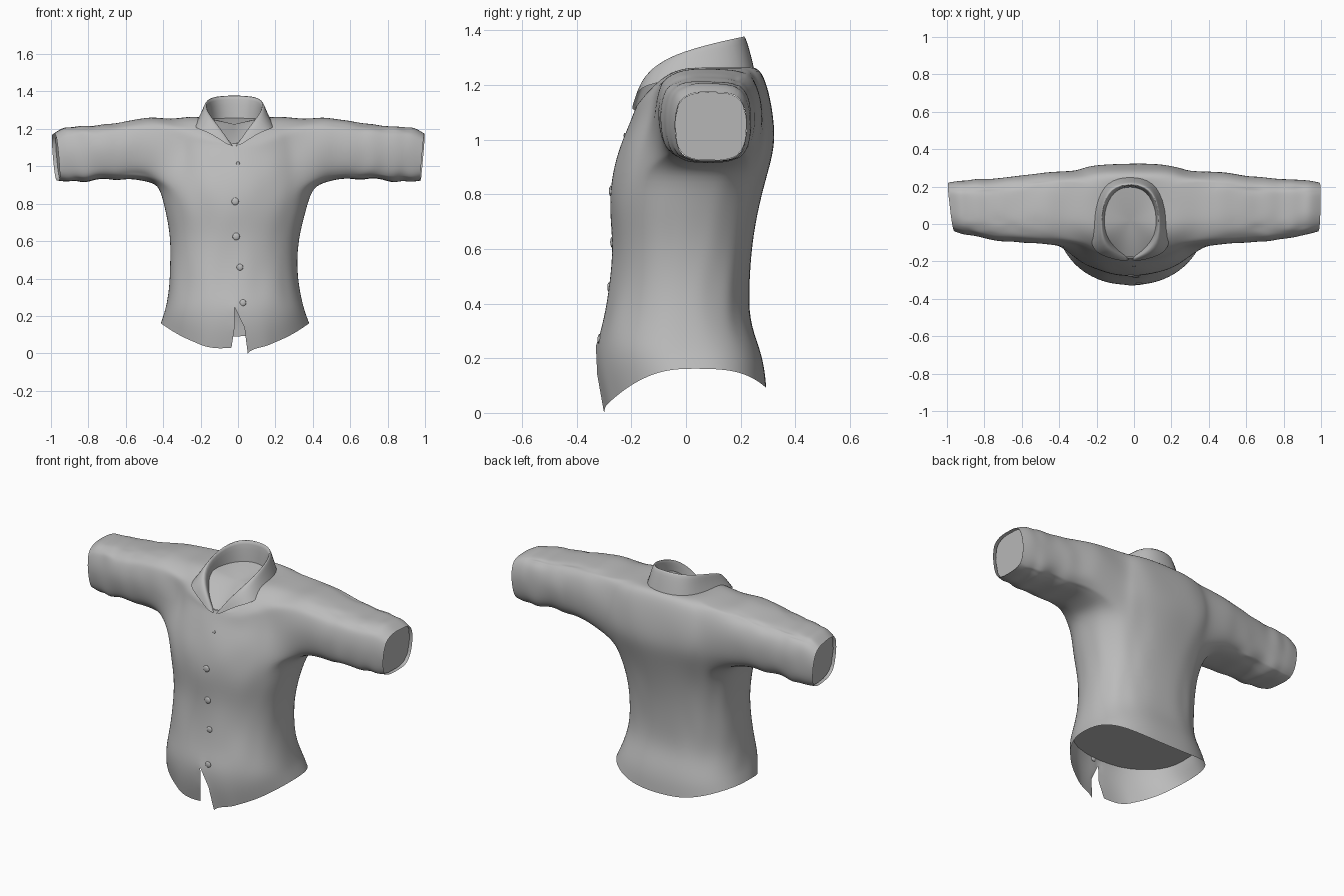
import bpy, bmesh, math, random
from mathutils import Vector
from mathutils.bvhtree import BVHTree

random.seed(4)
cube = bpy.data.objects.get("Cube")
if cube:
    bpy.data.objects.remove(cube, do_unlink=True)

# Single cloth colour
cloth = bpy.data.materials.new("grey cloth")
cloth.use_nodes = True
COL = (0.5, 0.5, 0.5, 1)
cloth.diffuse_color = COL
cloth.node_tree.nodes["Principled BSDF"].inputs["Base Color"].default_value = COL


def finish(bm, name, levels=0):
    bmesh.ops.recalc_face_normals(bm, faces=bm.faces[:])
    for f in bm.faces:
        f.smooth = True
    me = bpy.data.meshes.new(name)
    bm.to_mesh(me)
    bm.free()
    me.materials.append(cloth)
    ob = bpy.data.objects.new(name, me)
    bpy.context.collection.objects.link(ob)
    if levels:
        mod = ob.modifiers.new("smooth", 'SUBSURF')
        mod.levels = mod.render_levels = levels
    return ob


def spow(v, p):
    return math.copysign(abs(v) ** (2 / p), v)


def jitter(a):
    return random.uniform(-a, a)


# ---- Shirt body: rings from hem to neck, sleeves grown from the armholes ----
N = 36
# z at the side, right x, left x, front y, back y, front drop
ROWS = [
    (0.160, -0.414, 0.382, -0.300, 0.295, 0.0),
    (0.205, -0.400, 0.366, -0.325, 0.288, 0.0),
    (0.245, -0.387, 0.352, -0.330, 0.268, 0.0),
    (0.340, -0.370, 0.330, -0.303, 0.230, 0.0),
    (0.470, -0.362, 0.314, -0.281, 0.230, 0.0),
    (0.620, -0.362, 0.324, -0.270, 0.240, 0.0),
    (0.760, -0.385, 0.360, -0.282, 0.264, 0.0),
    (0.880, -0.418, 0.400, -0.270, 0.298, 0.0),
    (0.980, -0.410, 0.400, -0.240, 0.324, 0.0),
    (1.080, -0.400, 0.395, -0.206, 0.322, 0.02),
    (1.180, -0.390, 0.385, -0.190, 0.304, 0.075),
    (1.250, -0.360, 0.355, -0.185, 0.278, 0.135),
    (1.268, -0.260, 0.240, -0.183, 0.248, 0.145),
    (1.260, -0.170, 0.130, -0.180, 0.210, 0.140),
]
ARM0, ARM1, ARM_W = 7, 11, 9    # rows and columns spanned by an armhole

bm = bmesh.new()
corner = bm.verts.layers.float.new("crease_vert")
rings = []
for r, (z, xr, xl, yf, yb, drop) in enumerate(ROWS):
    cx, hw = (xl + xr) / 2, (xl - xr) / 2
    cy, hd = (yf + yb) / 2, (yb - yf) / 2
    ring = []
    for i in range(N):
        a = math.radians(-90 + 360 * i / N)
        c, s = math.cos(a), math.sin(a)
        back = 3.3 if ARM0 < r <= ARM1 else 2.6
        p = 2.1 if s < 0 else back
        zz = z - drop * max(0, -s) ** 2
        if r < 2:           # curved shirt tails
            hem = 0.162 - 0.142 * max(0, -s) ** 2 - 0.072 * max(0, s) ** 3
            zz = hem if r == 0 else (hem + 0.245) / 2
        k = 0.005 if 2 < r < 11 else 0
        ring.append(bm.verts.new((cx + hw * spow(c, p) + jitter(k),
                                  cy + hd * spow(s, p) + jitter(k), zz)))
    rings.append(ring)

# Front opening below the last button, with sharp corners
slit = []
for r, (dr, dl, zr, zl) in enumerate([(-0.035, 0.052, 0.03, 0.0),
                                      (-0.018, 0.034, 0.14, 0.14)]):
    v = rings[r][0]
    slit.append(bm.verts.new((dr, v.co.y, zr)))
    v.co = (dl, v.co.y, zl)
    v[corner] = slit[r][corner] = 1
    for j, side in ((1, 1), (2, 1), (N - 1, -1), (N - 2, -1)):
        rings[r][j].co.x += side * (0.02 if r == 0 else 0.01)
rings[2][0][corner] = 1

BLOCKS = {1: 5, -1: 22}     # first column of each armhole
for r in range(len(ROWS) - 1):
    for i in range(N):
        if ARM0 <= r < ARM1 and any(b <= i < b + ARM_W for b in BLOCKS.values()):
            continue
        j = (i + 1) % N
        lo = slit[r] if r < 2 and j == 0 else rings[r][j]
        hi = slit[r + 1] if r + 1 < 2 and j == 0 else rings[r + 1][j]
        bm.faces.new((rings[r][i], lo, hi, rings[r + 1][i]))

# Lining outlines that close the waist, the neck and the cuffs
linings = [("waist_lining", [a.co.lerp(b.co, 0.3) * 1.0
                             for a, b in zip(rings[2], rings[3])]),
           ("neck_lining", [v.co.copy() for v in rings[-1]])]

# Sleeve stations: x, front y, back y, bottom z, top z
SLEEVE = [
    (0.450, -0.118, 0.286, 0.908, 1.266),
    (0.520, -0.108, 0.276, 0.927, 1.254),
    (0.600, -0.106, 0.264, 0.932, 1.242),
    (0.660, -0.098, 0.256, 0.922, 1.230),
    (0.720, -0.100, 0.252, 0.934, 1.226),
    (0.780, -0.088, 0.244, 0.930, 1.214),
    (0.840, -0.080, 0.246, 0.908, 1.220),
    (0.890, -0.066, 0.238, 0.924, 1.208),
    (0.935, -0.060, 0.237, 0.912, 1.212),
    (0.990, -0.044, 0.226, 0.922, 1.176),
]
for side, b in BLOCKS.items():
    end = b + ARM_W
    loop = [rings[ARM0][i] for i in range(b, end)]
    loop += [rings[r][end] for r in range(ARM0, ARM1)]
    loop += [rings[ARM1][i] for i in range(end, b, -1)]
    loop += [rings[r][b] for r in range(ARM1, ARM0, -1)]
    ys = [v.co.y for v in loop]
    zs = [v.co.z for v in loop]
    my, hy = (max(ys) + min(ys)) / 2, (max(ys) - min(ys)) / 2
    mz, hz = (max(zs) + min(zs)) / 2, (max(zs) - min(zs)) / 2
    angles = [math.atan2((v.co.z - mz) / hz, (v.co.y - my) / hy) for v in loop]
    prev = loop
    slant = 0.018 if side < 0 else 0.004    # cuff angled towards the front
    for k, (x, y0, y1, z0, z1) in enumerate(SLEEVE):
        w = 0.005 if 0 < k < len(SLEEVE) - 1 else 0.0
        cur = []
        for a in angles:
            c, s = spow(math.cos(a), 2.9), spow(math.sin(a), 2.9)
            tilt = (0.012 * s - slant * (1 - c)) * k / len(SLEEVE)
            cur.append(bm.verts.new((side * (x + tilt) + jitter(w),
                                     (y0 + y1) / 2 + c * (y1 - y0) / 2 + jitter(w),
                                     (z0 + z1) / 2 + s * (z1 - z0) / 2 + jitter(w))))
        n = len(cur)
        for i in range(n):
            j = (i + 1) % n
            bm.faces.new((prev[i], prev[j], cur[j], cur[i]))
        prev = cur
    inward = Vector((-side * 0.02, 0, 0))
    linings.append(("left_cuff_lining" if side > 0 else "right_cuff_lining",
                    [v.co + inward for v in prev]))
shirt = finish(bm, "shirt_body", 2)

# Each lining is a fan drawn slightly inside the cloth
for name, outline in linings:
    bm = bmesh.new()
    centre = sum(outline, Vector()) / len(outline)
    mid = bm.verts.new(centre)
    rim = [bm.verts.new(co.lerp(centre, 0.015)) for co in outline]
    for i in range(len(rim)):
        bm.faces.new((mid, rim[i - 1], rim[i]))
    finish(bm, name)

# ---- Folded collar: half paths from front to back, mirrored about the neck ----
NECK_X = -0.02
STAND = [(0.005, -0.180, 1.105), (0.07, -0.145, 1.17), (0.135, -0.06, 1.235),
         (0.143, 0.07, 1.25), (0.09, 0.180, 1.25), (0, 0.205, 1.25)]
FOLD = [(0.008, -0.190, 1.108), (0.080, -0.160, 1.225), (0.148, -0.08, 1.318),
        (0.152, 0.08, 1.380), (0.105, 0.190, 1.412), (0, 0.212, 1.418)]
FALL = [(0.024, -0.196, 1.114), (0.105, -0.172, 1.220), (0.178, -0.11, 1.275),
        (0.170, 0.09, 1.315), (0.120, 0.216, 1.330), (0, 0.240, 1.335)]
EDGE = [(0.042, -0.198, 1.118), (0.145, -0.176, 1.190), (0.228, -0.12, 1.205),
        (0.192, 0.10, 1.260), (0.130, 0.235, 1.252), (0, 0.260, 1.248)]
bm = bmesh.new()
rows = []
for path in (STAND, FOLD, FALL, EDGE):
    full = path + [(-x, y, z) for x, y, z in reversed(path[:-1])]
    rows.append([bm.verts.new((NECK_X + x, y, z)) for x, y, z in full])
for lo, hi in zip(rows, rows[1:]):
    for i in range(len(lo) - 1):
        bm.faces.new((lo[i], lo[i + 1], hi[i + 1], hi[i]))
finish(bm, "collar", 2)

# ---- Buttons down the front, seated on the cloth ----
tree = BVHTree.FromObject(shirt, bpy.context.evaluated_depsgraph_get())
for n, (x, z, rad) in enumerate([(0, 1.015, 0.01), (-0.015, 0.812, 0.02),
                                 (-0.01, 0.625, 0.02), (0.01, 0.46, 0.018),
                                 (0.026, 0.27, 0.018)]):
    hit = tree.ray_cast(Vector((x, -2, z)), Vector((0, 1, 0)))[0]
    bm = bmesh.new()
    bmesh.ops.create_uvsphere(bm, u_segments=12, v_segments=6, radius=rad)
    for v in bm.verts:
        v.co = (v.co.x + x, v.co.y * 0.35 + hit.y, v.co.z + z)
    finish(bm, f"button_{n + 1}")
